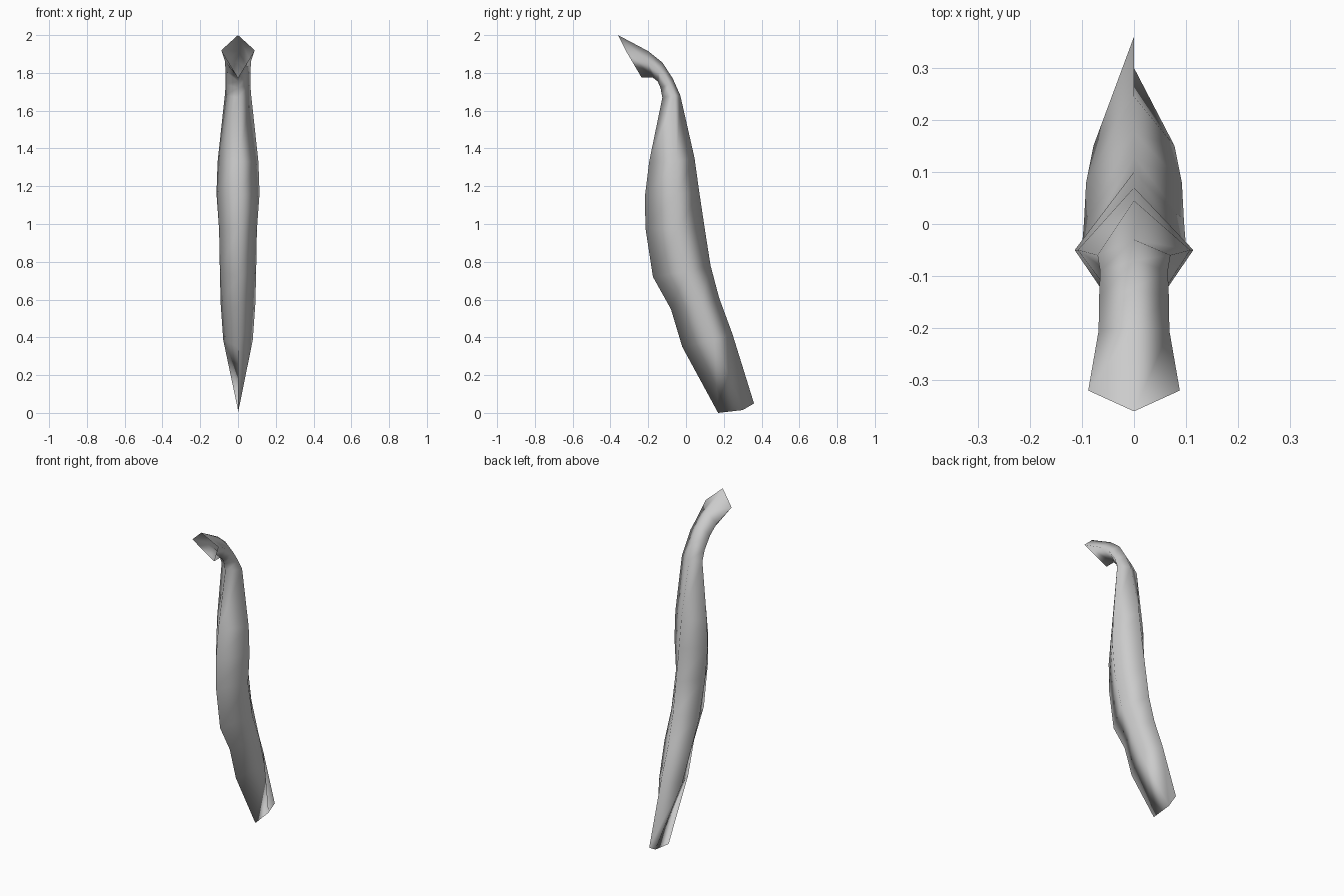
import bpy, bmesh

if "Cube" in bpy.data.objects:
    bpy.data.objects.remove(bpy.data.objects["Cube"])

# Diamond cross-sections from the wedge tail up to the open mouth:
# (back y, z), (side half-width, y, z), (front y, z)
SECTIONS = [
    ((.36, .05), (0, .30, .015), (.17, .0)),
    ((.245, .42), (.078, .15, .385), (-.02, .35)),
    ((.175, .61), (.092, .08, .58), (-.08, .55)),
    ((.13, .78), (.096, .005, .75), (-.175, .72)),
    ((.10, .97), (.10, -.045, .97), (-.215, .98)),
    ((.07, 1.17), (.114, -.05, 1.16), (-.217, 1.15)),
    ((.045, 1.35), (.108, -.05, 1.33), (-.195, 1.33)),
    ((-.03, 1.68), (.07, -.06, 1.68), (-.125, 1.67)),
    ((-.07, 1.77), (.065, -.09, 1.74), (-.135, 1.72)),
    ((-.125, 1.855), (.067, -.14, 1.81), (-.15, 1.755)),
    ((-.20, 1.915), (.068, -.205, 1.86), (-.175, 1.775)),
    ((-.36, 2.0), (.088, -.32, 1.92), (-.235, 1.775)),
]

bm = bmesh.new()
rings = []
for back, (w, sy, sz), front in SECTIONS:
    points = [(0, *back), (-w, sy, sz), (0, *front), (w, sy, sz)]
    rings.append([bm.verts.new(p) for p in points])

# Skin neighbouring sections; the top stays open
for low, high in zip(rings, rings[1:]):
    for i in range(4):
        j = (i + 1) % 4
        bm.faces.new((low[i], low[j], high[j], high[i]))

# Pinch the tail shut by welding its coincident side points
bmesh.ops.remove_doubles(bm, verts=rings[0], dist=.0001)
bmesh.ops.recalc_face_normals(bm, faces=bm.faces)
for face in bm.faces:
    face.smooth = True

mesh = bpy.data.meshes.new("curved_body")
bm.to_mesh(mesh)
bm.free()

grey = bpy.data.materials.new("light_grey")
grey.diffuse_color = (.6, .6, .6, 1)
grey.use_nodes = True
grey.node_tree.nodes["Principled BSDF"].inputs["Base Color"].default_value = grey.diffuse_color
mesh.materials.append(grey)

body = bpy.data.objects.new("curved_body", mesh)
bpy.context.collection.objects.link(body)
